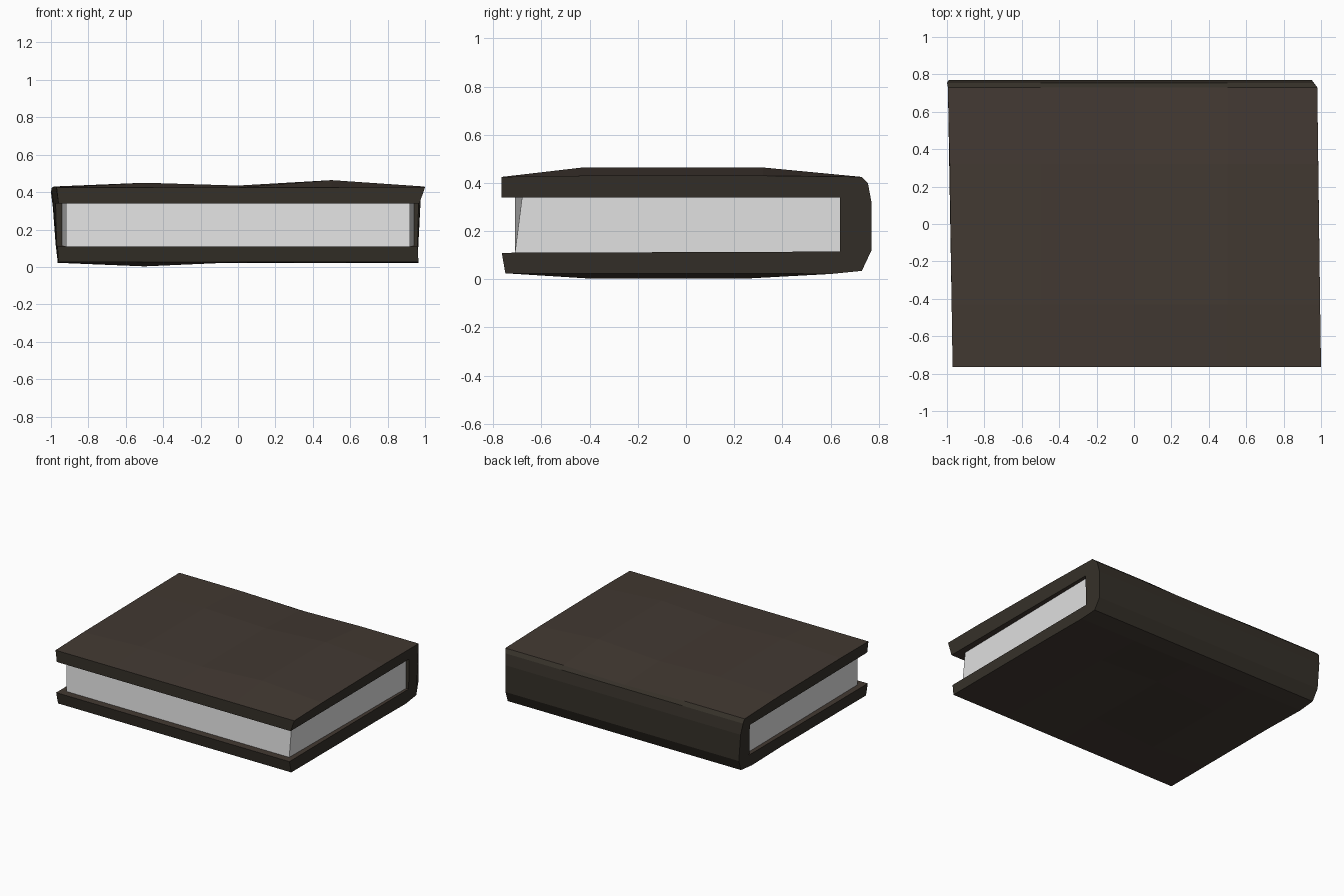
import bpy
import bmesh

if "Cube" in bpy.data.objects:
    bpy.data.objects.remove(bpy.data.objects["Cube"])


def material(name, rgb):
    mat = bpy.data.materials.new(name)
    mat.use_nodes = True
    color = (*rgb, 1)
    mat.diffuse_color = color
    mat.node_tree.nodes["Principled BSDF"].inputs["Base Color"].default_value = color
    return mat


def make_object(name, bm, mats):
    bmesh.ops.recalc_face_normals(bm, faces=bm.faces)
    mesh = bpy.data.meshes.new(name)
    bm.to_mesh(mesh)
    bm.free()
    for mat in mats:
        mesh.materials.append(mat)
    obj = bpy.data.objects.new(name, mesh)
    bpy.context.collection.objects.link(obj)
    return obj


leather = material("brown leather", (0.055, 0.041, 0.032))
edging = material("dark leather edge", (0.036, 0.030, 0.022))
paper = material("paper", (0.75, 0.75, 0.75))

# Cover: C-shaped profile as y, z, left end x, right end x, warp group
PROFILE = [
    (-0.765, 0.425, -0.97, 1.00, None),
    (-0.43, 0.43, -0.975, 0.995, "top"),
    (0.32, 0.43, -0.985, 0.985, "top"),
    (0.73, 0.425, -0.995, 0.98, "ridge"),
    (0.755, 0.40, -1.00, 0.96, None),
    (0.77, 0.32, -0.99, 0.95, None),
    (0.77, 0.12, -0.975, 0.95, None),
    (0.73, 0.035, -0.965, 0.96, None),
    (0.60, 0.022, -0.965, 0.965, None),
    (0.25, 0.025, -0.96, 0.965, "bottom"),
    (-0.40, 0.025, -0.96, 0.965, "bottom"),
    (-0.75, 0.025, -0.96, 0.965, None),
    (-0.765, 0.11, -0.965, 0.96, None),
    (0.64, 0.115, -0.97, 0.96, None),
    (0.64, 0.34, -0.975, 0.965, None),
    (-0.765, 0.34, -0.96, 0.97, None),
]
WARP = {
    "top": (0, 0.02, 0.005, 0.034, 0),
    "ridge": (0, 0, -0.012, 0, 0),
    "bottom": (0, -0.022, 0.018, 0.002, 0),
}
bm = bmesh.new()
rings = []
for i, x in enumerate((None, -0.5, 0, 0.5, None)):
    ring = []
    for y, z, left, right, group in PROFILE:
        px = left if i == 0 else right if i == 4 else x
        dz = WARP[group][i] if group else 0
        ring.append(bm.verts.new((px, y, z + dz)))
    rings.append(ring)
count = len(PROFILE)
for a, b in zip(rings, rings[1:]):
    for j in range(count):
        k = (j + 1) % count
        bm.faces.new((a[j], a[k], b[k], b[j]))
bm.faces.new(rings[0])
bm.faces.new(rings[-1])
bm.normal_update()
for face in bm.faces:
    face.material_index = 0 if abs(face.normal.z) > 0.8 else 1
make_object("cover", bm, [leather, edging])

# Page block: slightly tapered box tucked into the cover
bm = bmesh.new()
bmesh.ops.create_cube(bm, size=1)
for v in bm.verts:
    upper, right, front = v.co.z > 0, v.co.x > 0, v.co.y < 0
    v.co.z = 0.345 if upper else 0.11
    v.co.x = (0.92 if front else 0.94) if right else (-0.92 if front else -0.94)
    v.co.y = -0.71 if front else 0.65
    if front and upper and right:
        v.co.y = -0.68
make_object("pages", bm, [paper])
